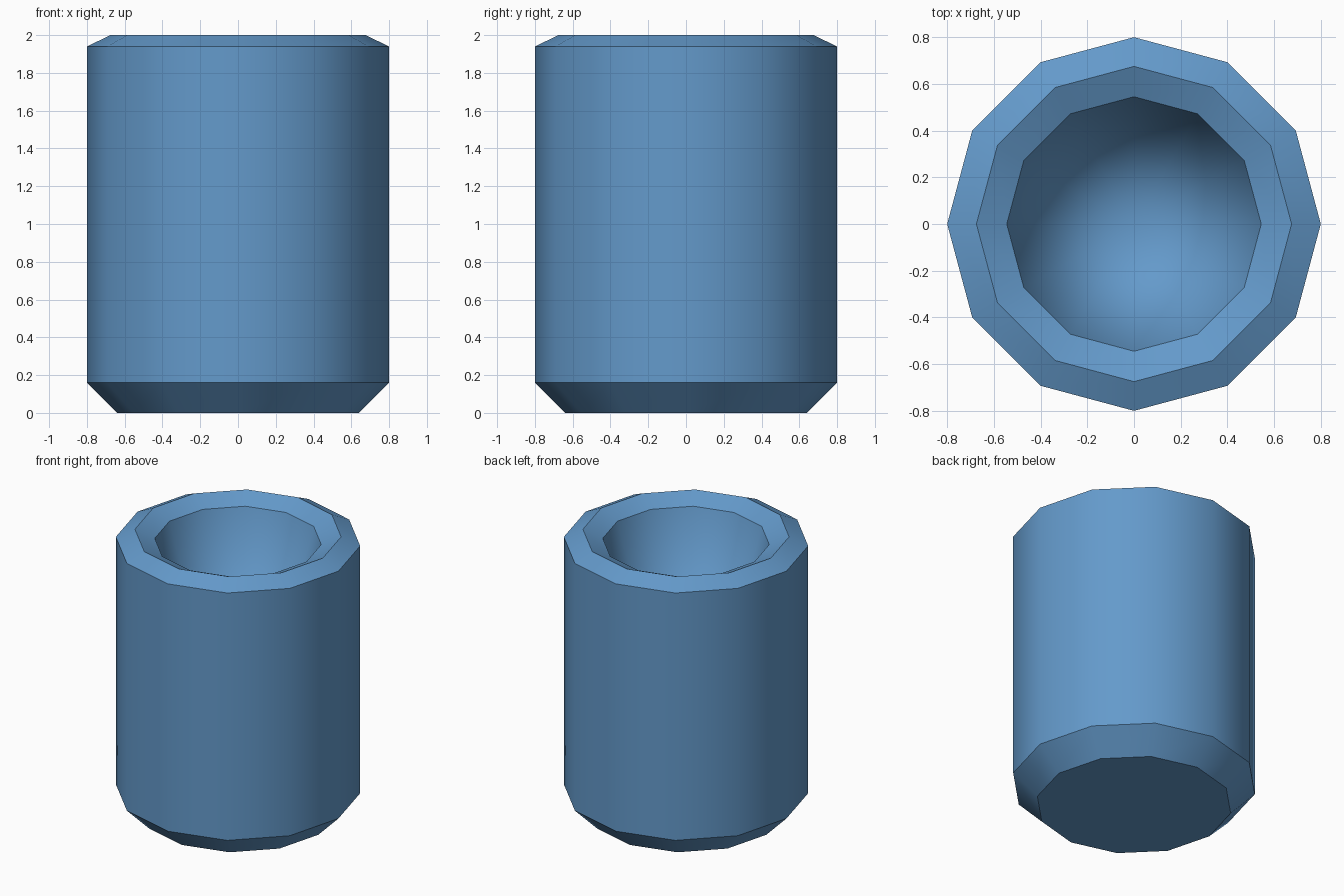
import bpy, bmesh, math

old = bpy.data.objects.get("Cube")
if old:
    bpy.data.objects.remove(old, do_unlink=True)

SIDES = 12

# Single blue material
blue = bpy.data.materials.new("blue")
blue.use_nodes = True
colour = (0.127, 0.323, 0.597, 1.0)
blue.diffuse_color = colour
bsdf = next(n for n in blue.node_tree.nodes if n.type == 'BSDF_PRINCIPLED')
bsdf.inputs["Base Color"].default_value = colour

# Profile (radius, height): base, chamfer, wall, rim crest, inner lip
profile = [(0.64, 0.0), (0.80, 0.16), (0.80, 1.94), (0.675, 2.0), (0.545, 1.94)]
APEX_Z = 0.16  # bottom of the conical cavity

bm = bmesh.new()


def ring(radius, z):
    return [bm.verts.new((radius * math.cos(math.tau * i / SIDES),
                          radius * math.sin(math.tau * i / SIDES), z))
            for i in range(SIDES)]


rings = [ring(r, z) for r, z in profile]

# Flat base
bm.faces.new(reversed(rings[0]))

# Outer chamfer, wall and both rim slopes
for a, b in zip(rings, rings[1:]):
    for i in range(SIDES):
        j = (i + 1) % SIDES
        bm.faces.new((a[i], a[j], b[j], b[i]))

# Conical cavity
apex = bm.verts.new((0, 0, APEX_Z))
lip = rings[-1]
for i in range(SIDES):
    bm.faces.new((lip[i], lip[(i + 1) % SIDES], apex))

bmesh.ops.recalc_face_normals(bm, faces=bm.faces[:])
mesh = bpy.data.meshes.new("cup_body")
bm.to_mesh(mesh)
bm.free()
mesh.materials.append(blue)
cup = bpy.data.objects.new("cup_body", mesh)
bpy.context.collection.objects.link(cup)

# Soft walls, crisp rim and chamfer edges
bpy.ops.object.select_all(action='DESELECT')
cup.select_set(True)
bpy.context.view_layer.objects.active = cup
bpy.ops.object.shade_smooth_by_angle(angle=math.radians(31))
